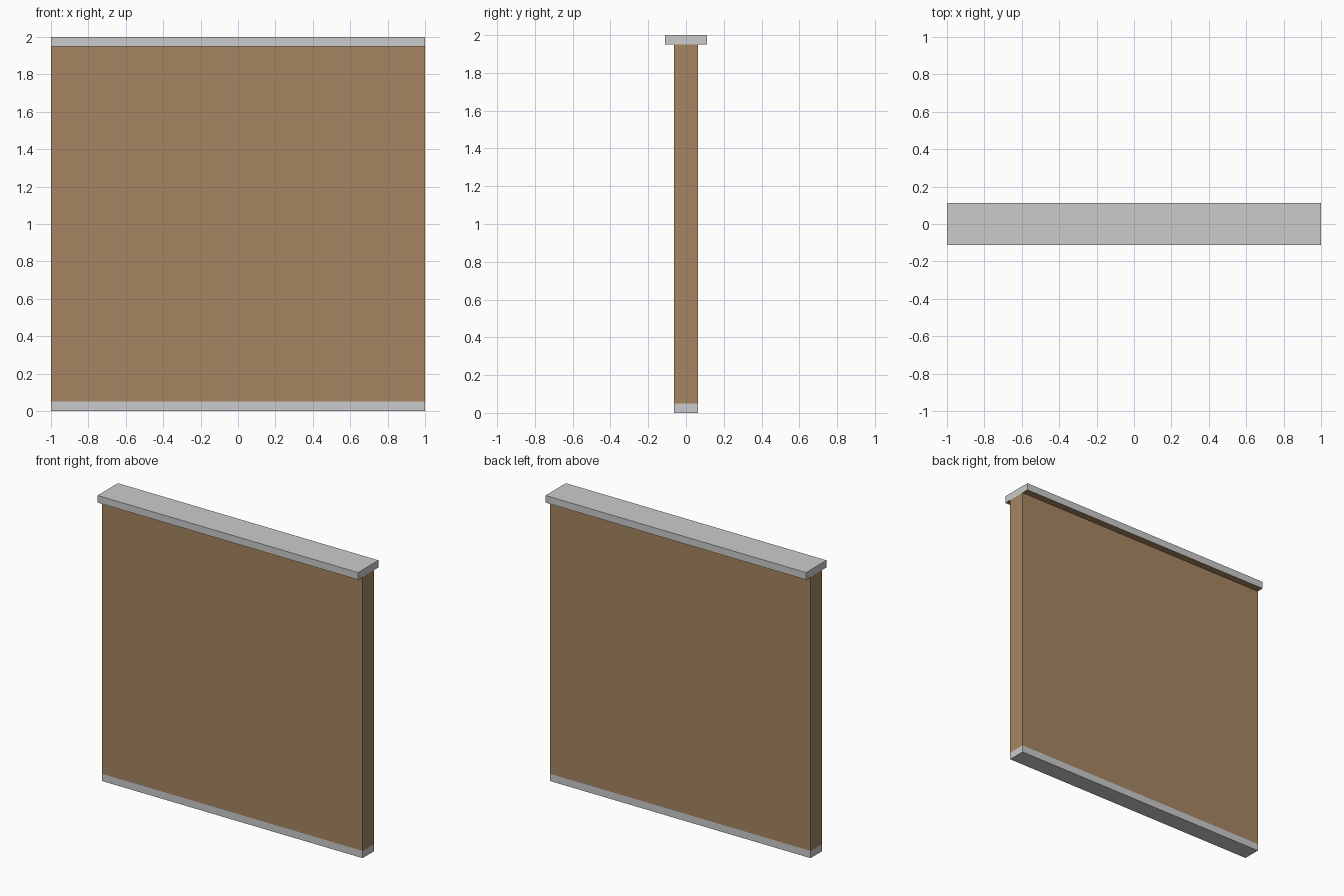
import bpy, bmesh
from mathutils import Matrix

if "Cube" in bpy.data.objects:
    bpy.data.objects.remove(bpy.data.objects["Cube"])

brown = bpy.data.materials.new("brown")
brown.diffuse_color = (0.38, 0.235, 0.12, 1)
brown.use_nodes = True
brown.node_tree.nodes["Principled BSDF"].inputs["Base Color"].default_value = brown.diffuse_color
grey = bpy.data.materials.new("grey")
grey.diffuse_color = (0.8, 0.8, 0.8, 1)
grey.use_nodes = True
grey.node_tree.nodes["Principled BSDF"].inputs["Base Color"].default_value = grey.diffuse_color


def box(name, depth, z0, z1, mats, open_top=False, open_bottom=False):
    """Full-length box; hidden contact faces can be left open."""
    bm = bmesh.new()
    bmesh.ops.create_cube(bm, size=1, matrix=Matrix.Translation((0, 0, (z0 + z1) / 2))
                          @ Matrix.Diagonal((2, depth, z1 - z0, 1)))
    bm.normal_update()
    hidden = []
    for f in bm.faces:
        if f.normal.z < -0.5:
            f.material_index = len(mats) - 1   # underside takes the last material
        if (open_top and f.normal.z > 0.5) or (open_bottom and f.normal.z < -0.5):
            hidden.append(f)
    bmesh.ops.delete(bm, geom=hidden, context='FACES')
    me = bpy.data.meshes.new(name)
    bm.to_mesh(me)
    bm.free()
    for m in mats:
        me.materials.append(m)
    ob = bpy.data.objects.new(name, me)
    bpy.context.collection.objects.link(ob)
    return ob


# Flush grey strip at the foot
box("base_strip", 0.125, 0, 0.05, [grey], open_top=True)
# Brown wall panel
box("wall_panel", 0.125, 0.05, 1.95, [brown], open_top=True, open_bottom=True)
# Overhanging grey cap with brown underside
box("top_cap", 0.223, 1.95, 2.0, [grey, brown])
